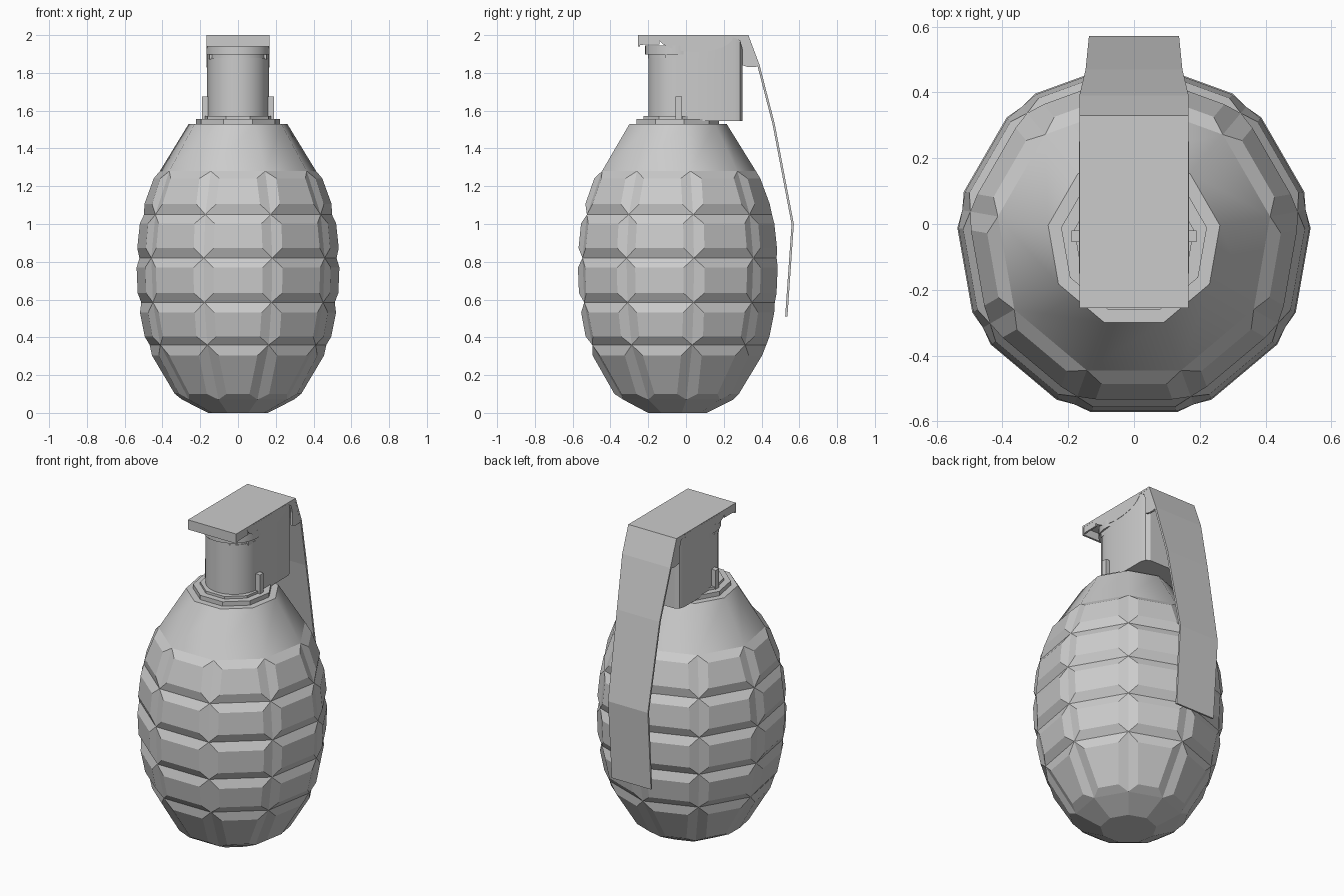
import bpy, bmesh, math

if "Cube" in bpy.data.objects:
    bpy.data.objects.remove(bpy.data.objects["Cube"])

CY = -0.05          # body axis in y
SIDES = 9


def finish(name, bm, smooth_angle=None):
    bmesh.ops.recalc_face_normals(bm, faces=bm.faces[:])
    me = bpy.data.meshes.new(name)
    bm.to_mesh(me)
    bm.free()
    ob = bpy.data.objects.new(name, me)
    bpy.context.collection.objects.link(ob)
    if smooth_angle:
        bpy.ops.object.select_all(action='DESELECT')
        ob.select_set(True)
        bpy.context.view_layer.objects.active = ob
        bpy.ops.object.shade_smooth_by_angle(angle=math.radians(smooth_angle))
    return ob


def circle(r, n, start=-90, sweep=360, cy=CY):
    return [(r * math.cos(math.radians(start + sweep * i / n)),
             cy + r * math.sin(math.radians(start + sweep * i / n))) for i in range(n)]


def add_prism(bm, lower, upper):
    a = [bm.verts.new(p) for p in lower]
    b = [bm.verts.new(p) for p in upper]
    n = len(a)
    for i in range(n):
        j = (i + 1) % n
        bm.faces.new((a[i], a[j], b[j], b[i]))
    bm.faces.new(a[::-1])
    bm.faces.new(b)


def prism_z(name, pts, z0, z1, smooth_angle=None):
    bm = bmesh.new()
    add_prism(bm, [(x, y, z0) for x, y in pts], [(x, y, z1) for x, y in pts])
    return finish(name, bm, smooth_angle)


def pair_x(name, pts, x0, x1):
    # side profile (y, z) extruded in x, on both sides
    bm = bmesh.new()
    for s in (-1, 1):
        add_prism(bm, [(s * x0, y, z) for y, z in pts], [(s * x1, y, z) for y, z in pts])
    return finish(name, bm)


# Segmented body: nine-sided lathe, raised block on each panel
rings = [(0.16, 0), (0.30, 0.07), (0.475, 0.36), (0.52, 0.585),
         (0.53, 0.82), (0.505, 1.05), (0.42, 1.28), (0.265, 1.53)]
bm = bmesh.new()
loops = [[bm.verts.new((x, y, z)) for x, y in circle(r, SIDES, -70)] for r, z in rings]
blocks = []
for k in range(len(loops) - 1):
    for i in range(SIDES):
        j = (i + 1) % SIDES
        f = bm.faces.new((loops[k][i], loops[k][j], loops[k + 1][j], loops[k + 1][i]))
        if 1 <= k <= 5:
            blocks.append(f)
        f.smooth = k == 6
bm.faces.new(loops[0][::-1])
bm.faces.new(loops[-1])
bm.normal_update()
bmesh.ops.inset_individual(bm, faces=blocks, thickness=0.05, depth=0.026, use_even_offset=True)
finish("grenade_body", bm)

# Collar rings at the neck
prism_z("collar", circle(0.225, SIDES, -70), 1.525, 1.557)
prism_z("collar_step", circle(0.185, SIDES, -70), 1.55, 1.572)

# Fuze housing: round front, square back with rounded corners
front = [(0.16 * math.cos(math.radians(180 + a)), -0.04 + 0.16 * math.sin(math.radians(180 + a)))
         for a in range(0, 181, 12)]
back = [(0.165, 0.0), (0.165, 0.255), (0.155, 0.285), (0.13, 0.30),
        (-0.13, 0.30), (-0.155, 0.285), (-0.165, 0.255), (-0.165, 0.0)]
prism_z("fuze_housing", front + back, 1.545, 1.88, 30)
upper = [(-0.15, -0.11), (0.15, -0.11)] + back
prism_z("fuze_upper_block", upper, 1.87, 1.988, 30)
prism_z("fuze_neck", circle(0.15, 30), 1.875, 1.90, 30)
prism_z("fuze_cap", circle(0.168, 30), 1.897, 1.945, 30)

# Small tabs beside the housing
pair_x("side_tabs", [(-0.055, 1.55), (-0.02, 1.55), (-0.02, 1.675), (-0.055, 1.675)], 0.15, 0.19)

# Lever: bent strip with front lip, top plate and long handle
path = [(-0.255, 1.94, 0.166), (-0.255, 2.0, 0.166), (0.33, 2.0, 0.166), (0.39, 1.84, 0.166),
        (0.47, 1.53, 0.147), (0.571, 1.0, 0.137), (0.537, 0.51, 0.135)]
bm = bmesh.new()
rows = [[bm.verts.new((s * w, y, z)) for s in (-1, 1)] for y, z, w in path]
for a, b in zip(rows, rows[1:]):
    bm.faces.new((a[0], a[1], b[1], b[0]))
bm.normal_update()
me = bpy.data.meshes.new("lever")
bm.to_mesh(me)
bm.free()
lever = bpy.data.objects.new("lever", me)
bpy.context.collection.objects.link(lever)
mod = lever.modifiers.new("thickness", 'SOLIDIFY')
mod.thickness = 0.012
mod.offset = -1
mod.use_even_offset = True

# Curved side flanges of the lever, and the gussets at its bend
arc = [(0.05 + 0.20 * math.cos(math.radians(a)), 1.995 - 0.085 * math.sin(math.radians(a)))
       for a in range(0, 181, 15)]
pair_x("lever_side_flanges", arc, 0.155, 0.1665)
pair_x("front_lip_sides", [(-0.255, 1.997), (-0.255, 1.945), (-0.22, 1.95), (-0.14, 1.95),
                           (-0.14, 1.997)], 0.155, 0.1655)
pair_x("lever_bend_gussets", [(0.24, 1.996), (0.285, 1.97), (0.30, 1.92), (0.30, 1.84),
                              (0.33, 1.83), (0.365, 1.83), (0.388, 1.842), (0.33, 1.996)],
       0.153, 0.1655)
